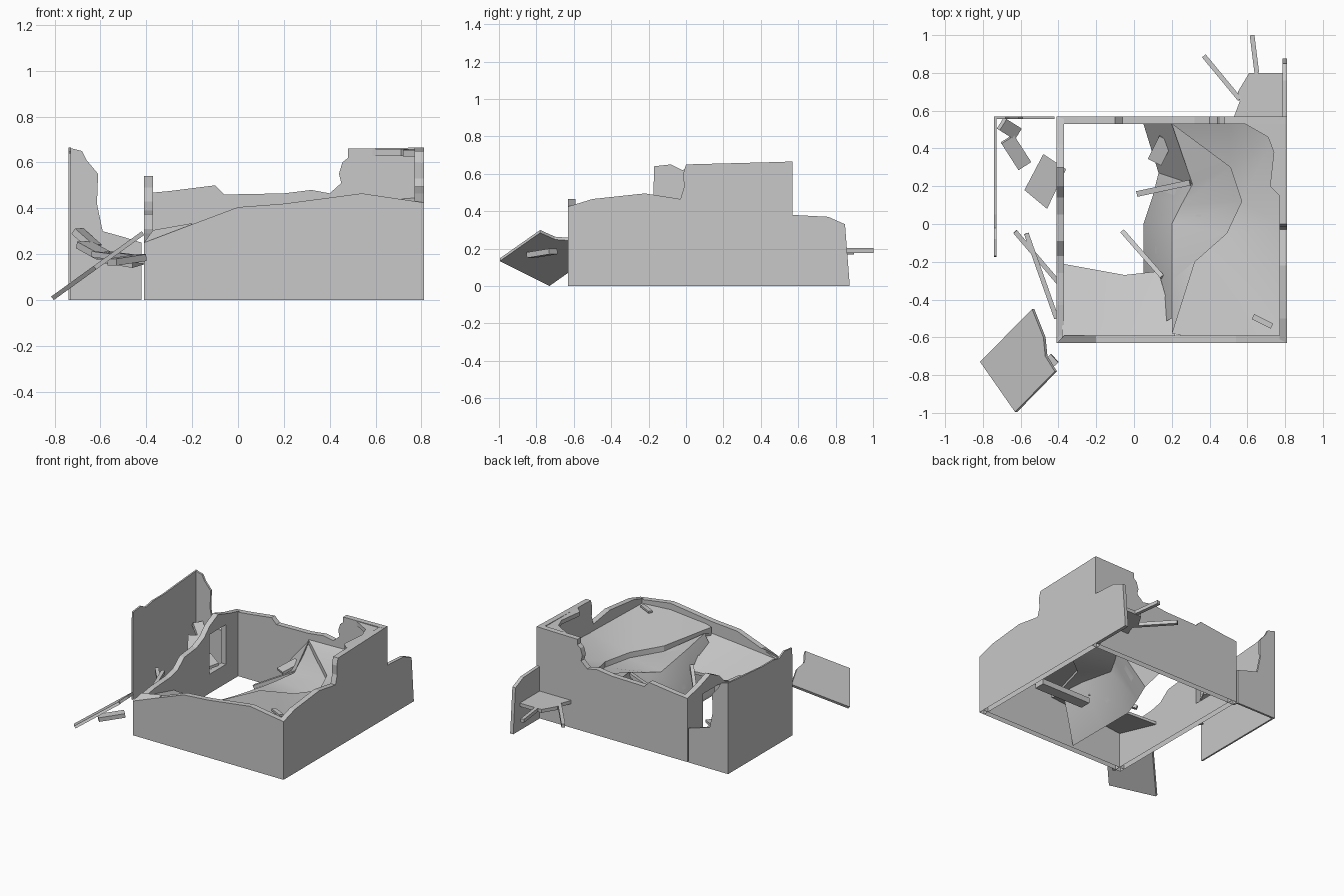
import bpy
import bmesh
from mathutils import Vector

default_cube = bpy.data.objects.get("Cube")
if default_cube:
    bpy.data.objects.remove(default_cube, do_unlink=True)

# One plain concrete colour
concrete = bpy.data.materials.new("concrete_grey")
concrete.use_nodes = True
concrete.diffuse_color = (.58, .58, .58, 1)
concrete.node_tree.nodes["Principled BSDF"].inputs["Base Color"].default_value = concrete.diffuse_color


def finish(name, bm):
    """Turn a bmesh into a flat-shaded concrete object."""
    bmesh.ops.recalc_face_normals(bm, faces=bm.faces)
    mesh = bpy.data.meshes.new(name)
    bm.to_mesh(mesh)
    bm.free()
    mesh.materials.append(concrete)
    obj = bpy.data.objects.new(name, mesh)
    bpy.context.collection.objects.link(obj)
    return obj


def prism(name, outline, offset):
    """Extrude a closed 3D outline along an offset vector."""
    bm = bmesh.new()
    face = bm.faces.new([bm.verts.new(point) for point in outline])
    extruded = bmesh.ops.extrude_face_region(bm, geom=[face], use_keep_orig=True)
    moved = [item for item in extruded["geom"] if isinstance(item, bmesh.types.BMVert)]
    bmesh.ops.translate(bm, verts=moved, vec=Vector(offset))
    return finish(name, bm)


def wall_along_x(name, y, thickness, broken_top):
    """Standing wall: broken_top lists (x, z) from one end to the other."""
    ends = [(broken_top[-1][0], 0), (broken_top[0][0], 0)]
    outline = [(x, y, z) for x, z in broken_top + ends]
    return prism(name, outline, (0, thickness, 0))


def wall_along_y(name, x, thickness, broken_top):
    """Standing wall: broken_top lists (y, z) from one end to the other."""
    ends = [(broken_top[-1][0], 0), (broken_top[0][0], 0)]
    outline = [(x, y, z) for y, z in broken_top + ends]
    return prism(name, outline, (thickness, 0, 0))


def open_bottom(obj):
    """Remove the faces lying on the ground."""
    bm = bmesh.new()
    bm.from_mesh(obj.data)
    grounded = [f for f in bm.faces if all(v.co.z < .001 for v in f.verts)]
    bmesh.ops.delete(bm, geom=grounded, context="FACES")
    bm.to_mesh(obj.data)
    bm.free()


def sheet(name, first_edge, second_edge, thickness=.02):
    """Buckled, softly shaded slab spanning two matching edge lines."""
    bm = bmesh.new()
    rows = []
    for drop in (0, thickness):
        for edge in (first_edge, second_edge):
            rows.append([bm.verts.new((x, y, max(z - drop, 0))) for x, y, z in edge])
    a, b, c, d = rows
    for near, far in ((a, b), (b, d), (d, c), (c, a)):
        for i in range(len(near) - 1):
            bm.faces.new((near[i], near[i + 1], far[i + 1], far[i]))
    for end in (0, -1):
        bm.faces.new((a[end], b[end], d[end], c[end]))
    obj = finish(name, bm)
    bpy.ops.object.select_all(action="DESELECT")
    obj.select_set(True)
    bpy.context.view_layer.objects.active = obj
    bpy.ops.object.shade_smooth_by_angle()


def beam(name, start, end, width=.025, height=.025):
    """Rectangular bar between two points."""
    start, end = Vector(start), Vector(end)
    direction = (end - start).normalized()
    side = direction.cross(Vector((0, 0, 1))).normalized() * width / 2
    rise = side.cross(direction).normalized() * height / 2
    outline = [start + side + rise, start - side + rise, start - side - rise, start + side - rise]
    return prism(name, outline, end - start)


# Main room walls
front_wall = wall_along_x("front_wall", -.63, .04, [
    (-.41, .25), (-.2, .33), (0, .405), (.2, .42), (.54, .465), (.81, .425)])
back_wall = wall_along_x("back_wall", .53, .04, [
    (-.41, .465), (-.3, .475), (-.1, .5), (-.06, .46), (.2, .465), (.32, .48), (.4, .465),
    (.45, .51), (.44, .55), (.455, .6), (.48, .62), (.48, .66), (.81, .665)])
right_wall = wall_along_y("right_wall", .77, .04, [
    (-.63, .425), (-.5, .465), (-.22, .495), (-.03, .465), (-.01, .53),
    (-.015, .6), (0, .65), (.57, .665)])
left_wall = wall_along_y("left_wall", -.41, .04, [
    (-.63, .25), (-.43, .28), (-.26, .29), (-.17, .31), (-.09, .375), (.05, .39),
    (.14, .43), (.2, .49), (.3, .54), (.42, .5), (.57, .465)])

# Window hole in the left wall
cutter = prism("window_cutter", [(-.5, .2, .14), (-.5, .39, .14), (-.5, .39, .43), (-.5, .2, .43)], (.2, 0, 0))
cutter.hide_render = True
cut = left_wall.modifiers.new("window", "BOOLEAN")
cut.operation = "DIFFERENCE"
cut.object = cutter
cut.solver = "EXACT"
bpy.context.view_layer.objects.active = left_wall
bpy.ops.object.modifier_apply(modifier=cut.name)
bpy.data.objects.remove(cutter, do_unlink=True)
for wall in (front_wall, back_wall, right_wall, left_wall):
    open_bottom(wall)

# Chipped wedge on the low front corner
prism("corner_wedge", [(-.41, -.63, .25), (-.2, -.63, .33), (-.2, -.59, .335), (-.37, -.59, .305)], (0, 0, -.01))

# Thin side room walls
wall_along_y("side_room_wall", -.74, .012, [
    (-.175, .47), (-.17, .64), (-.08, .65), (-.02, .62), (.05, .635), (.18, .635), (.3, .645), (.57, .665)])
wall_along_x("side_room_back_wall", .555, .015, [
    (-.74, .665), (-.68, .65), (-.66, .61), (-.61, .55), (-.615, .42), (-.59, .3),
    (-.5, .275), (-.42, .25)])

# Rear balcony fragment
wall_along_y("rear_wall_stub", .785, .025, [(.57, .38), (.76, .37), (.85, .33), (.875, .01)])
prism("rear_ledge", [(.53, .57, .2), (.56, .65, .2), (.55, .7, .2), (.61, .8, .2),
                     (.79, .8, .2), (.79, .57, .2)], (0, 0, -.025))
beam("rear_beam_long", (.56, .66, .19), (.37, .89, .18))
beam("rear_beam_short", (.65, .8, .19), (.625, 1, .19))

# Collapsed floors: upper sheet, sagging sheet and steep fallen sheet
broken_edge = [(.2, -.58, .385), (.32, -.2, .36), (.49, -.05, .325),
               (.57, .12, .3), (.51, .3, .33), (.2, .53, .42)]
wall_edge = [(.3, -.6, .4), (.54, -.6, .42), (.78, -.6, .405),
             (.78, 0, .42), (.78, .54, .45), (.5, .54, .43)]
crest = [(.2, -.5, .37), (.2, -.3, .33), (.2, 0, .28), (.25, .1, .3), (.31, .21, .33), (.2, .53, .41)]
ground_edge = [(.05, -.57, .02), (.05, -.26, .02), (.05, 0, .02),
               (.1, .15, .03), (.13, .27, .07), (.05, .53, .23)]
lowered_edge = [(x, y, z - .04) for x, y, z in broken_edge]
sheet("upper_floor", broken_edge, wall_edge, .04)
sheet("sagging_floor", crest, lowered_edge)
sheet("fallen_floor", ground_edge, crest)
sheet("front_floor",
      [(-.38, -.21, .18), (-.05, -.27, .21), (.13, -.25, .21), (.2, -.5, .32)],
      [(-.38, -.6, .28), (-.2, -.6, .3), (0, -.6, .32), (.22, -.6, .34)])
prism("corner_ceiling", [(.57, .54, .658), (.71, .46, .658), (.74, .38, .658), (.72, .2, .655),
                         (.77, .15, .655), (.78, .54, .658)], (0, 0, -.03))

# Tilted slab leaning outside the front corner
slab_outline = [(-.54, -.45), (-.815, -.73), (-.63, -.995), (-.42, -.78), (-.47, -.7), (-.48, -.6)]
prism("leaning_slab", [(x, y, .015 + .72 * (x + .815)) for x, y in slab_outline], (.012, 0, -.015))
beam("slab_strut", (-.55, -.83, .165), (-.42, -.71, .185), .06, .03)

# Loose beams and rubble
beam("side_beam_short", (-.63, -.04, .2), (-.4, -.31, .17))
beam("side_beam_long", (-.57, -.05, .2), (-.41, -.5, .18))
beam("room_beam_low", (-.06, -.04, .1), (.15, -.28, .23))
beam("room_beam_high", (.02, .16, .17), (.3, .22, .32), .03)
beam("buried_board", (.72, -.12, .03), (.32, -.12, .03), .08, .04)
beam("rubble_board_steep", (-.7, .53, .3), (-.62, .48, .23), .07, .03)
beam("rubble_board", (-.67, .45, .24), (-.58, .31, .19), .08, .03)
beam("rubble_chip", (.17, .45, .28), (.11, .33, .24), .08, .02)
beam("corner_chip", (.63, -.49, .415), (.73, -.54, .415), .03, .015)
prism("rubble_plate", [(-.48, .37, .2), (-.36, .29, .19), (-.46, .08, .16), (-.58, .18, .18)], (0, 0, -.02))
